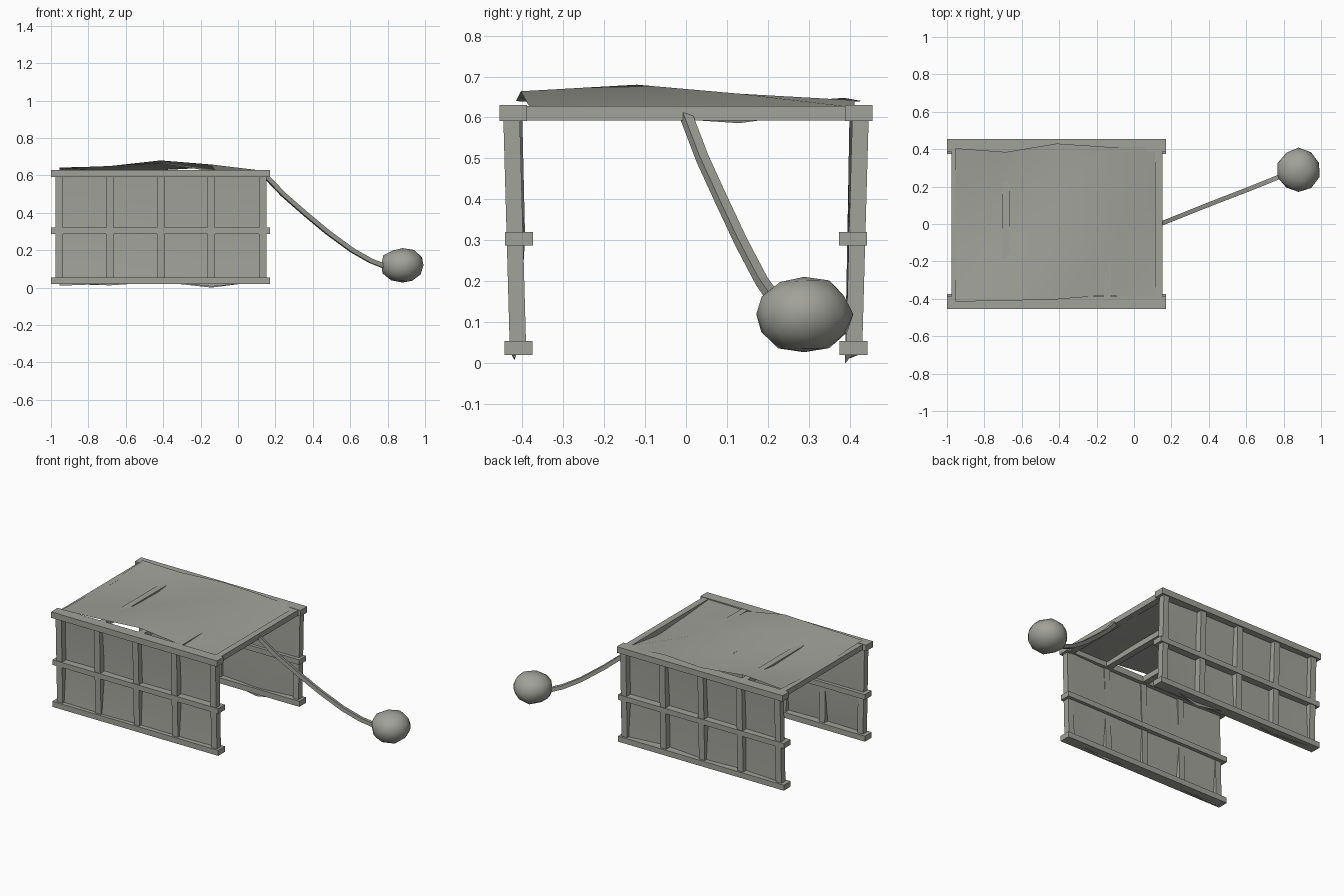
import bpy
import bmesh
import random
from mathutils import Vector

random.seed(4)
if "Cube" in bpy.data.objects:
    bpy.data.objects.remove(bpy.data.objects["Cube"], do_unlink=True)

GREY = (0.36, 0.36, 0.325, 1.0)
mat = bpy.data.materials.new("warm grey")
mat.use_nodes = True
mat.diffuse_color = GREY
mat.node_tree.nodes["Principled BSDF"].inputs["Base Color"].default_value = GREY


def finish(name, bm, smooth=False):
    mesh = bpy.data.meshes.new(name)
    bm.to_mesh(mesh)
    bm.free()
    mesh.materials.append(mat)
    obj = bpy.data.objects.new(name, mesh)
    bpy.context.collection.objects.link(obj)
    for p in mesh.polygons:
        p.use_smooth = smooth
    return obj


def beam(name, xs, ys, zs, lean=0.0):
    """Box between two limits on each axis; lean shifts its top along y."""
    bm = bmesh.new()
    bmesh.ops.create_cube(bm, size=1)
    for v in bm.verts:
        up = v.co.z > 0
        v.co = [lim[int(c > 0)] for lim, c in zip((xs, ys, zs), v.co)]
        v.co.y += lean if up else 0
    return finish(name, bm)


def sheet(name, rows):
    """Thin cloth through rows of points."""
    bm = bmesh.new()
    grid = [[bm.verts.new(p) for p in row] for row in rows]
    for a, b in zip(grid, grid[1:]):
        for i in range(len(a) - 1):
            bm.faces.new((a[i], a[i + 1], b[i + 1], b[i]))
    return finish(name, bm, True)


COLUMNS = (-0.955, -0.685, -0.413, -0.142, 0.133)
X_ENDS = (-1.0, 0.17)

# Side frames: rails and slightly leaning posts
for side, s in (("front", -1), ("back", 1)):
    rails = (("bottom", 0.375, 0.443, 0.02, 0.055),
             ("middle", 0.374, 0.442, 0.287, 0.32),
             ("top", 0.388, 0.455, 0.592, 0.63))
    for part, y0, y1, z0, z1 in rails:
        beam(f"{side}_{part}_rail", X_ENDS, sorted((s * y0, s * y1)), (z0, z1))
    for i, x in enumerate(COLUMNS):
        beam(f"{side}_post_{i + 1}", (x - 0.02, x + 0.02),
             sorted((s * 0.39, s * 0.43)), (0.03, 0.605), s * 0.016)

# Roof crossbars
for i, x in enumerate(COLUMNS):
    beam(f"roof_crossbar_{i + 1}", (x - 0.02, x + 0.02), (-0.40, 0.40), (0.593, 0.628))

# Roof cloth, lifted in the middle of the front and sagging at the open end
ROOF = ((-0.415, (0.640, 0.650, 0.664, 0.622, 0.626)),
        (-0.12, (0.630, 0.622, 0.680, 0.632, 0.603)),
        (0.13, (0.628, 0.615, 0.628, 0.658, 0.586)),
        (0.40, (0.642, 0.648, 0.640, 0.642, 0.625)))
FRONT_EDGE = (0, 0.005, 0.012, 0.035, 0)
BACK_EDGE = (0.005, -0.015, 0.03, 0.012, 0.01)
rows = []
for y, heights in ROOF:
    shift = FRONT_EDGE if y < -0.4 else BACK_EDGE if y > 0.3 else (0,) * 5
    rows.append([(x, y + d, z) for x, d, z in zip(COLUMNS, shift, heights)])
sheet("roof_cloth", rows)

# Wall cloths, set in at the top and out at the bottom
WALLS = (("front", -1, (0.42, 0.425, 0.415, 0.42, 0.41), (0.01, 0.02, 0.035, 0.006, 0.03)),
         ("back", 1, (0.42, 0.40, 0.415, 0.388, 0.42), (0.02, 0.012, 0.03, 0.0, 0.035)))
for side, s, low, hems in WALLS:
    rows = [[(x, s * y, z) for x, y, z in zip(COLUMNS, low, hems)]]
    for z, depth in ((0.305, 0.405), (0.61, 0.408)):
        rows.append([(x, s * (depth + random.uniform(-0.014, 0.012)), z) for x in COLUMNS])
    sheet(f"{side}_wall_cloth", rows)

# Drooping pole with a square section
path = [Vector(p) for p in ((0.14, 0, 0.605), (0.24, 0.04, 0.50), (0.36, 0.088, 0.395),
                            (0.48, 0.135, 0.295), (0.61, 0.185, 0.20),
                            (0.71, 0.225, 0.143), (0.82, 0.27, 0.10))]
bm = bmesh.new()
side_dir = Vector((-0.37, 0.93, 0))
rings = []
for i, p in enumerate(path):
    along = (path[min(i + 1, len(path) - 1)] - path[max(i - 1, 0)]).normalized()
    up = along.cross(side_dir).normalized()
    rings.append([bm.verts.new(p + 0.012 * (a * side_dir + b * up))
                  for a, b in ((-1, -1), (1, -1), (1, 1), (-1, 1))])
for a, b in zip(rings, rings[1:]):
    for k in range(4):
        n = (k + 1) % 4
        bm.faces.new((a[k], a[n], b[n], b[k]))
bm.faces.new(rings[0][::-1])
bm.faces.new(rings[-1])
bmesh.ops.recalc_face_normals(bm, faces=bm.faces)
finish("pole", bm)

# Lumpy weight on the end of the pole
bm = bmesh.new()
bmesh.ops.create_icosphere(bm, subdivisions=2, radius=1)
for v in bm.verts:
    k = random.uniform(0.94, 1.03)
    v.co = Vector((0.88 + 0.118 * k * v.co.x, 0.288 + 0.122 * k * v.co.y,
                   0.12 + 0.096 * k * v.co.z))
finish("weight", bm, True)
